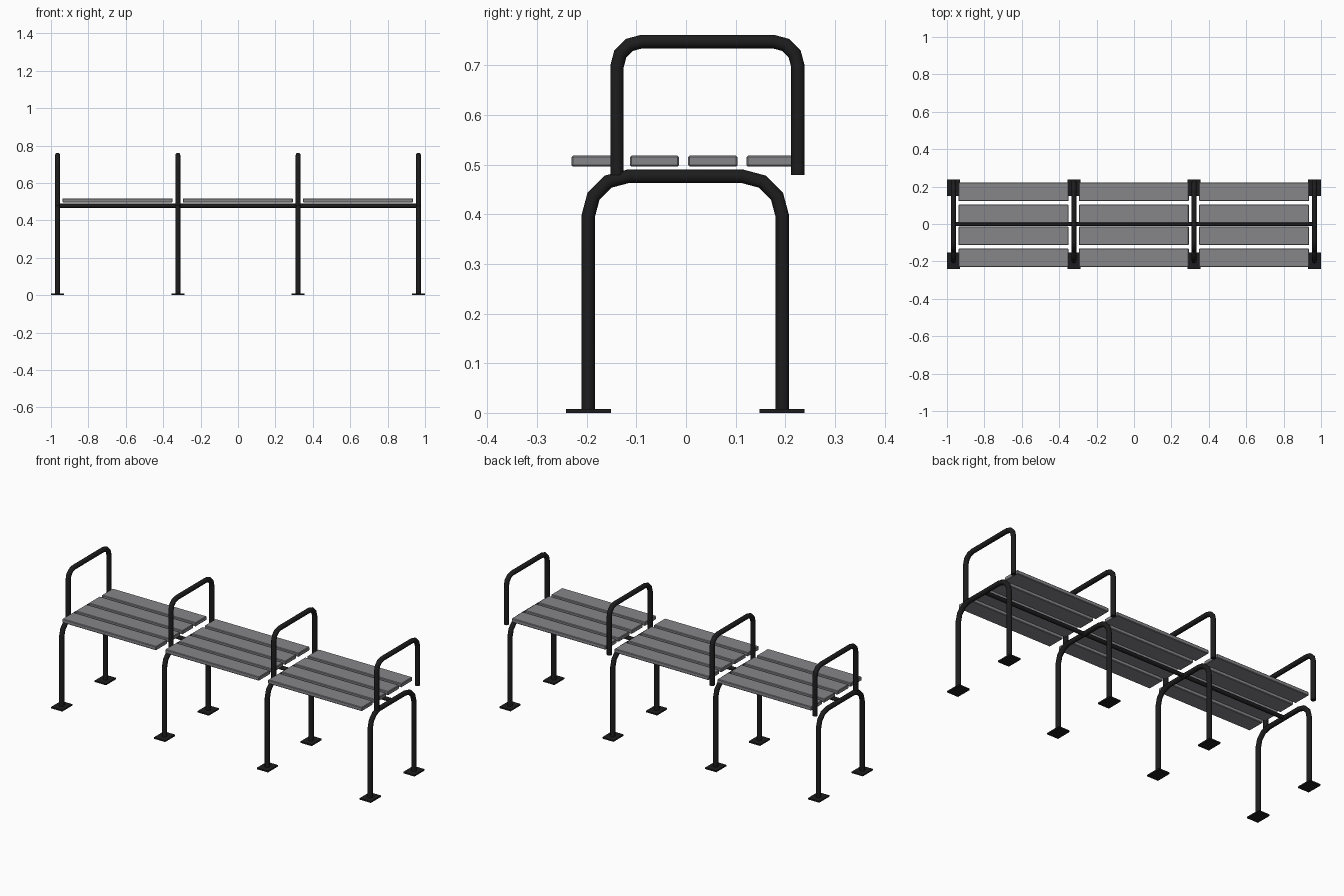
import bpy, bmesh, math
from mathutils import Vector, Matrix

if "Cube" in bpy.data.objects:
    bpy.data.objects.remove(bpy.data.objects["Cube"])


def material(name, rgb):
    m = bpy.data.materials.new(name)
    m.diffuse_color = (*rgb, 1)
    m.use_nodes = True
    m.node_tree.nodes["Principled BSDF"].inputs["Base Color"].default_value = m.diffuse_color
    return m


BLACK = material("black steel", (0.012, 0.012, 0.013))
GREY = material("grey slat", (0.24, 0.24, 0.255))
R = 0.0135      # tube radius
SIDES = 12


def finish(name, bm, mat, smooth=False):
    bmesh.ops.recalc_face_normals(bm, faces=bm.faces)
    me = bpy.data.meshes.new(name)
    bm.to_mesh(me)
    bm.free()
    me.materials.append(mat)
    ob = bpy.data.objects.new(name, me)
    bpy.context.collection.objects.link(ob)
    if smooth:
        bpy.ops.object.select_all(action='DESELECT')
        ob.select_set(True)
        bpy.context.view_layer.objects.active = ob
        bpy.ops.object.shade_smooth_by_angle(angle=math.radians(40))
    return ob


def box(name, centre, size, mat, bevel=0):
    bm = bmesh.new()
    bmesh.ops.create_cube(bm, size=1, matrix=Matrix.Translation(centre) @ Matrix.Diagonal((*size, 1)))
    if bevel:
        bmesh.ops.bevel(bm, geom=bm.edges[:], offset=bevel, segments=1, affect='EDGES')
    return finish(name, bm, mat)


def hoop_path(y0, y1, z0, z1, r, steps=3):
    """Upside-down U with rounded corners, as (y, z) points."""
    pts = [Vector((y0, z0))]
    for cy, start in ((y0 + r, math.pi), (y1 - r, math.pi / 2)):
        for i in range(steps + 1):
            a = start - i * math.pi / 2 / steps
            pts.append(Vector((cy + r * math.cos(a), z1 - r + r * math.sin(a))))
    return pts + [Vector((y1, z0))]


def hoop(name, x, pts):
    """Sweep a round tube along the path with mitred joints."""
    bm = bmesh.new()
    rings = []
    for i, p in enumerate(pts):
        d0 = (p - pts[i - 1]).normalized() if i else (pts[1] - p).normalized()
        d1 = (pts[i + 1] - p).normalized() if i < len(pts) - 1 else d0
        t = (d0 + d1).normalized()
        n = Vector((-t.y, t.x)) / t.dot(d0)
        ring = []
        for k in range(SIDES):
            a = 2 * math.pi * k / SIDES
            q = p + n * R * math.cos(a)
            ring.append(bm.verts.new((x + R * math.sin(a), q.x, q.y)))
        rings.append(ring)
    for a, b in zip(rings, rings[1:]):
        for k in range(SIDES):
            j = (k + 1) % SIDES
            bm.faces.new((a[k], a[j], b[j], b[k]))
    bm.faces.new(rings[0])
    bm.faces.new(rings[-1])
    return finish(name, bm, BLACK, True)


# four leg hoops, each with an armrest hoop and two foot plates
for i in range(4):
    x = -0.965 + i * 0.6433
    hoop(f"leg_hoop_{i + 1}", x, hoop_path(-0.197, 0.194, 0.004, 0.4765, 0.08))
    hoop(f"armrest_{i + 1}", x, hoop_path(-0.139, 0.2255, 0.479, 0.748, 0.05))
    for side, y in (("front", -0.1965), ("back", 0.1935)):
        box(f"{side}_foot_plate_{i + 1}", (x, y, 0.004), (0.07, 0.09, 0.008), BLACK)

# long bar under the seat
bm = bmesh.new()
bmesh.ops.create_cone(bm, cap_ends=True, segments=SIDES, radius1=0.011, radius2=0.011, depth=1.93,
                      matrix=Matrix.Translation((0, 0, 0.478)) @ Matrix.Rotation(math.pi / 2, 4, 'Y'))
finish("seat_bar", bm, BLACK, True)

# three seats of four slats
for s in range(3):
    for k in range(4):
        box(f"seat_{s + 1}_slat_{k + 1}", ((s - 1) * 0.6433 - 0.001, -0.181 + k * 0.1175, 0.507),
            (0.588, 0.099, 0.022), GREY, 0.003)
